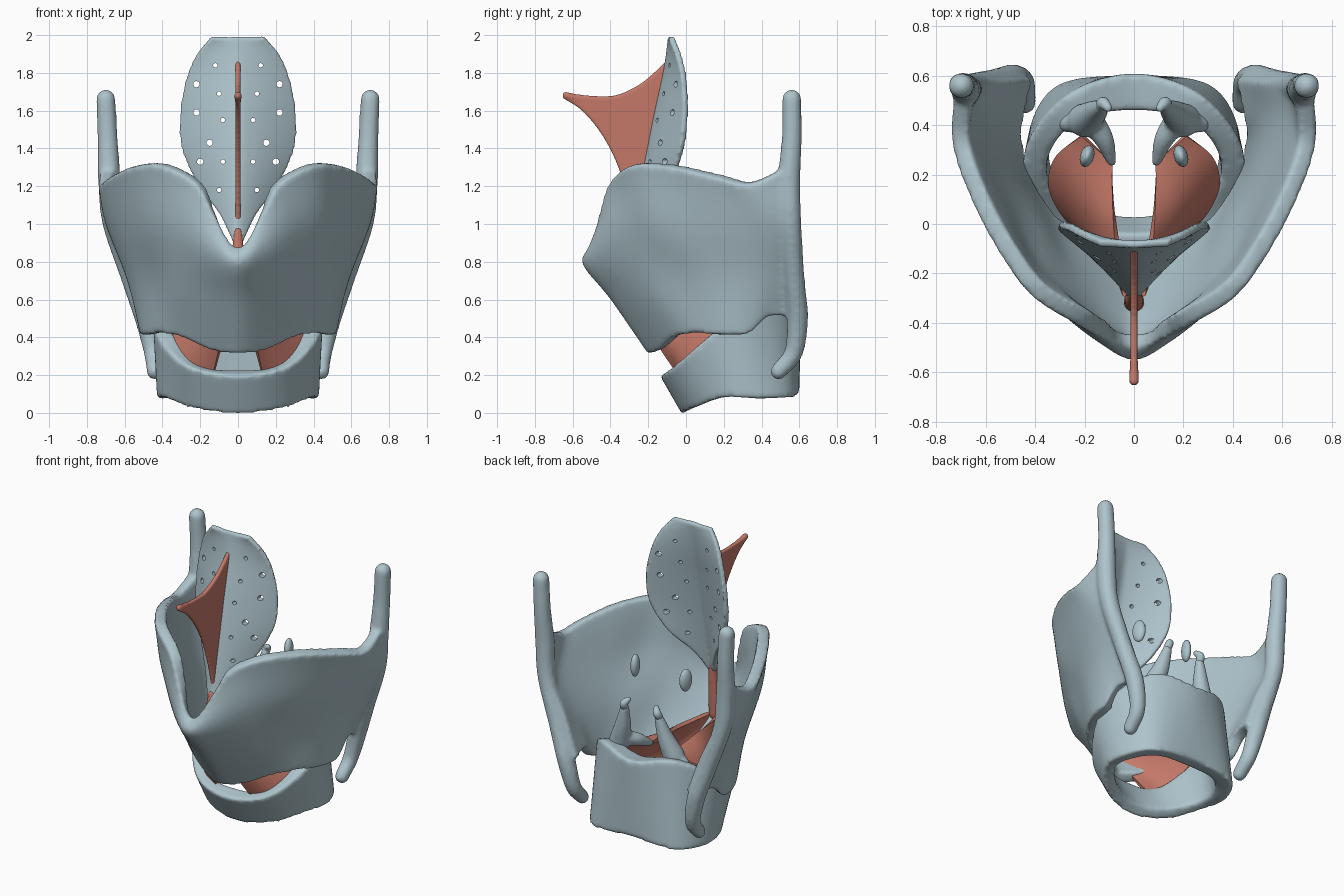
import bpy
import bmesh
from mathutils import Vector, Matrix

default_cube = bpy.data.objects.get("Cube")
if default_cube:
    bpy.data.objects.remove(default_cube, do_unlink=True)


def make_material(name, colour):
    material = bpy.data.materials.new(name)
    material.use_nodes = True
    material.diffuse_color = (*colour, 1)
    shader = material.node_tree.nodes["Principled BSDF"]
    shader.inputs["Base Color"].default_value = (*colour, 1)
    shader.inputs["Roughness"].default_value = 0.6
    return material


CARTILAGE = make_material("pale blue grey", (0.42, 0.55, 0.60))
LIGAMENT = make_material("muted red", (0.55, 0.19, 0.14))


def spline(points, steps, closed=False):
    """Smooth curve through points of any dimension."""
    pts = [Vector(p) for p in points]
    if closed:
        pts = [pts[-1]] + pts + pts[:2]
    else:
        pts = [2 * pts[0] - pts[1]] + pts + [2 * pts[-1] - pts[-2]]
    result = []
    for a, b, c, d in zip(pts, pts[1:], pts[2:], pts[3:]):
        for i in range(steps):
            t = i / steps
            result.append(0.5 * (2 * b + (c - a) * t + (2 * a - 5 * b + 4 * c - d) * t * t
                                 + (3 * b - a - 3 * c + d) * t ** 3))
    if not closed:
        result.append(pts[-2])
    return result


def flip(point):
    return (-point[0], *point[1:])


def both_sides(row):
    """Extend a half row, starting on the midline, over to the other side."""
    return [flip(p) for p in reversed(row[1:])] + list(row)


def add_sheet(bm, rows, near, far, steps=5):
    """Smooth sheet through rows of points, thickened between two offsets."""
    rows = [spline(row, steps) for row in rows]
    grid = list(zip(*[spline(column, steps) for column in zip(*rows)]))
    high, wide = len(grid), len(grid[0])
    layers = [[], []]
    for j in range(high):
        for i in range(wide):
            across = grid[j][min(i + 1, wide - 1)] - grid[j][max(i - 1, 0)]
            upward = grid[min(j + 1, high - 1)][i] - grid[max(j - 1, 0)][i]
            normal = across.cross(upward).normalized()
            for layer, offset in zip(layers, (near, far)):
                layer.append(bm.verts.new(grid[j][i] + normal * offset))
    for layer in layers:
        for j in range(high - 1):
            for i in range(wide - 1):
                k = j * wide + i
                bm.faces.new([layer[n] for n in (k, k + 1, k + wide + 1, k + wide)])
    border = ([i for i in range(wide)]
              + [j * wide + wide - 1 for j in range(1, high)]
              + [(high - 1) * wide + i for i in reversed(range(wide - 1))]
              + [j * wide for j in reversed(range(1, high - 1))])
    for a, b in zip(border, border[1:] + border[:1]):
        bm.faces.new((layers[0][a], layers[0][b], layers[1][b], layers[1][a]))


def add_tube(bm, path, steps=7):
    """Rounded tube along (x, y, z, radius) points, fused later by remeshing."""
    for x, y, z, radius in spline(path, steps):
        bmesh.ops.create_uvsphere(bm, u_segments=16, v_segments=10, radius=radius,
                                  matrix=Matrix.Translation((x, y, z)))


def apply_modifier(obj, kind, **settings):
    modifier = obj.modifiers.new(kind.title(), kind)
    for key, value in settings.items():
        setattr(modifier, key, value)
    bpy.context.view_layer.objects.active = obj
    bpy.ops.object.modifier_apply(modifier=modifier.name)


def finish(bm, name, material, voxel=0, smoothing=0):
    bmesh.ops.recalc_face_normals(bm, faces=bm.faces[:])
    mesh = bpy.data.meshes.new(name)
    bm.to_mesh(mesh)
    bm.free()
    obj = bpy.data.objects.new(name, mesh)
    bpy.context.collection.objects.link(obj)
    if voxel:
        apply_modifier(obj, "REMESH", mode="VOXEL", voxel_size=voxel)
    if smoothing:
        apply_modifier(obj, "SMOOTH", factor=0.5, iterations=smoothing)
    obj.data.materials.clear()
    obj.data.materials.append(material)
    shade(obj)
    return obj


def shade(obj):
    bpy.ops.object.select_all(action="DESELECT")
    obj.select_set(True)
    bpy.context.view_layer.objects.active = obj
    bpy.ops.object.shade_smooth_by_angle(angle=0.9)


# Shield: two broad plates meeting at a front ridge, with upper and lower horns
shield_rows = [
    [(0, -.2, .31), (.15, -.14, .33), (.31, -.06, .4), (.42, .05, .42),
     (.5, .2, .41), (.52, .33, .42), (.51, .45, .51), (.48, .6, .5)],
    [(0, -.4, .6), (.15, -.33, .62), (.32, -.2, .68), (.44, -.02, .7),
     (.53, .15, .7), (.58, .32, .7), (.59, .46, .72), (.57, .6, .75)],
    [(0, -.55, .79), (.15, -.47, .85), (.32, -.33, .98), (.47, -.16, 1),
     (.58, .06, 1), (.66, .26, 1), (.7, .43, 1), (.69, .58, 1)],
    [(0, -.5, .88), (.13, -.46, 1.06), (.23, -.41, 1.22), (.42, -.29, 1.31),
     (.57, -.08, 1.3), (.68, .14, 1.25), (.74, .33, 1.21), (.73, .52, 1.29)],
]
horn_path = [
    (.7, .56, 1.66, .053), (.69, .56, 1.45, .055), (.68, .545, 1.22, .062),
    (.66, .555, 1, .058), (.56, .575, .7, .056), (.49, .59, .5, .058),
    (.45, .57, .32, .05), (.44, .49, .22, .045),
]
bm = bmesh.new()
add_sheet(bm, [both_sides(row) for row in shield_rows], -.075, 0)
add_tube(bm, horn_path, 10)
add_tube(bm, [flip(p) for p in horn_path], 10)
finish(bm, "shield_cartilage", CARTILAGE, .014, 8)

# Ring: four rails (outer low, outer high, inner high, inner low), tall at the back
ring_rails = [
    [(0, -.02, -.01), (.24, .04, .02), (.4, .2, .08), (.42, .4, .07), (.3, .57, .08), (0, .6, .1)],
    [(0, -.14, .2), (.27, -.07, .25), (.43, .13, .41), (.43, .33, .56), (.26, .53, .67), (0, .61, .63)],
    [(0, -.04, .23), (.2, 0, .26), (.34, .15, .43), (.34, .29, .54), (.22, .42, .64), (0, .46, .61)],
    [(0, .03, .04), (.2, .09, .06), (.33, .22, .09), (.33, .36, .09), (.23, .48, .1), (0, .5, .11)],
]
bm = bmesh.new()
loops = []
for rail in ring_rails:
    loop = rail + [flip(p) for p in reversed(rail[1:-1])]
    loops.append([bm.verts.new(p) for p in spline(loop, 8, closed=True)])
for low, high in zip(loops, loops[1:] + loops[:1]):
    for i in range(len(low)):
        bm.faces.new((low[i - 1], low[i], high[i], high[i - 1]))
finish(bm, "ring_cartilage", CARTILAGE, .014, 10)

# Leaf: (height, half width, middle depth, edge depth)
leaf_profile = [
    (.9, .02, -.29, -.28), (1.05, .09, -.26, -.2), (1.2, .2, -.23, -.09),
    (1.4, .29, -.19, -.02), (1.6, .3, -.15, 0), (1.78, .265, -.11, -.01),
    (1.9, .215, -.09, -.04), (1.99, .14, -.08, -.08),
]
leaf_rows = []
for z, width, middle, edge in leaf_profile:
    shares = [i / 4 for i in range(5)]
    leaf_rows.append(both_sides(
        [(width * s, middle + (edge - middle) * s ** 1.4, z) for s in shares]))
bm = bmesh.new()
add_sheet(bm, leaf_rows, -.016, .016)
leaf = finish(bm, "leaf_cartilage", CARTILAGE, .01, 4)

# Small pits pierced through the leaf
pits = [(.12, 1.84), (.22, 1.74), (.1, 1.69), (.22, 1.59), (.08, 1.55),
        (.15, 1.43), (.08, 1.33), (.2, 1.33), (.1, 1.18)]
bm = bmesh.new()
for n, (x, z) in enumerate(pits):
    for side in (-1, 1):
        place = Matrix.Translation((side * x, -.1, z)) @ Matrix.Rotation(1.5708, 4, "X")
        size = .017 if n % 2 else .012
        bmesh.ops.create_cone(bm, cap_ends=True, segments=10, radius1=size,
                              radius2=size, depth=.5, matrix=place)
cutter = finish(bm, "pit_cutter", CARTILAGE)
cutter.hide_render = True
apply_modifier(leaf, "BOOLEAN", operation="DIFFERENCE", solver="EXACT", object=cutter)
bpy.data.objects.remove(cutter, do_unlink=True)
shade(leaf)

# Thin upright ligament in front of the leaf
upper_edge = [(-.65, 1.7), (-.52, 1.68), (-.38, 1.68), (-.26, 1.73), (-.17, 1.8), (-.09, 1.88)]
lower_edge = [(-.64, 1.66), (-.55, 1.6), (-.45, 1.48), (-.37, 1.33), (-.31, 1.15), (-.27, .98)]
bm = bmesh.new()
add_sheet(bm, [[(0, y, z) for y, z in edge] for edge in (lower_edge, upper_edge)], -.014, .014)
add_tube(bm, [(0, -.635, 1.68, .021), (0, -.56, 1.66, .018)])
finish(bm, "front_ligament", LIGAMENT, .009, 3)

# Short ligament from the leaf stalk to the shield
bm = bmesh.new()
add_tube(bm, [(0, -.28, .96, .025), (0, -.305, .78, .04), (0, -.32, .6, .045)])
finish(bm, "stalk_ligament", LIGAMENT, .012, 4)

# Paired parts
fold_top = [(.03, -.31, .6), (.05, -.2, .6), (.065, -.1, .6),
            (.077, 0, .6), (.085, .1, .59), (.09, .25, .58)]
fold_base = [(.13, -.03, .2), (.24, 0, .25), (.31, .08, .34),
             (.34, .18, .44), (.31, .28, .53), (.21, .36, .6)]
pyramid_tubes = [
    [(.2, .42, .65, .07), (.16, .45, .77, .052), (.13, .475, .9, .03)],
    [(.17, .42, .67, .05), (.12, .34, .64, .04), (.09, .25, .59, .02)],
    [(.2, .42, .65, .055), (.27, .41, .6, .04)],
]
horn_tip = [(.13, .475, .91, .026), (.125, .49, .94, .026), (.105, .47, .965, .018)]
for side, turn in (("left", list), ("right", lambda path: [flip(p) for p in path])):
    sign = 1 if side == "left" else -1
    bm = bmesh.new()
    add_sheet(bm, [turn(fold_base), turn(fold_top)], -.012, .012)
    finish(bm, side + "_vocal_fold", LIGAMENT)

    bm = bmesh.new()
    for path in pyramid_tubes:
        add_tube(bm, turn(path))
    finish(bm, side + "_pyramid_cartilage", CARTILAGE, .011, 6)

    bm = bmesh.new()
    add_tube(bm, turn(horn_tip))
    finish(bm, side + "_pyramid_tip", CARTILAGE, .008, 3)

    bm = bmesh.new()
    bmesh.ops.create_uvsphere(
        bm, u_segments=24, v_segments=16, radius=1,
        matrix=Matrix.Translation((sign * .19, .275, 1.1))
        @ Matrix.Rotation(sign * .3, 4, "Z") @ Matrix.Diagonal((.028, .045, .075, 1)))
    finish(bm, side + "_seed_cartilage", CARTILAGE)
